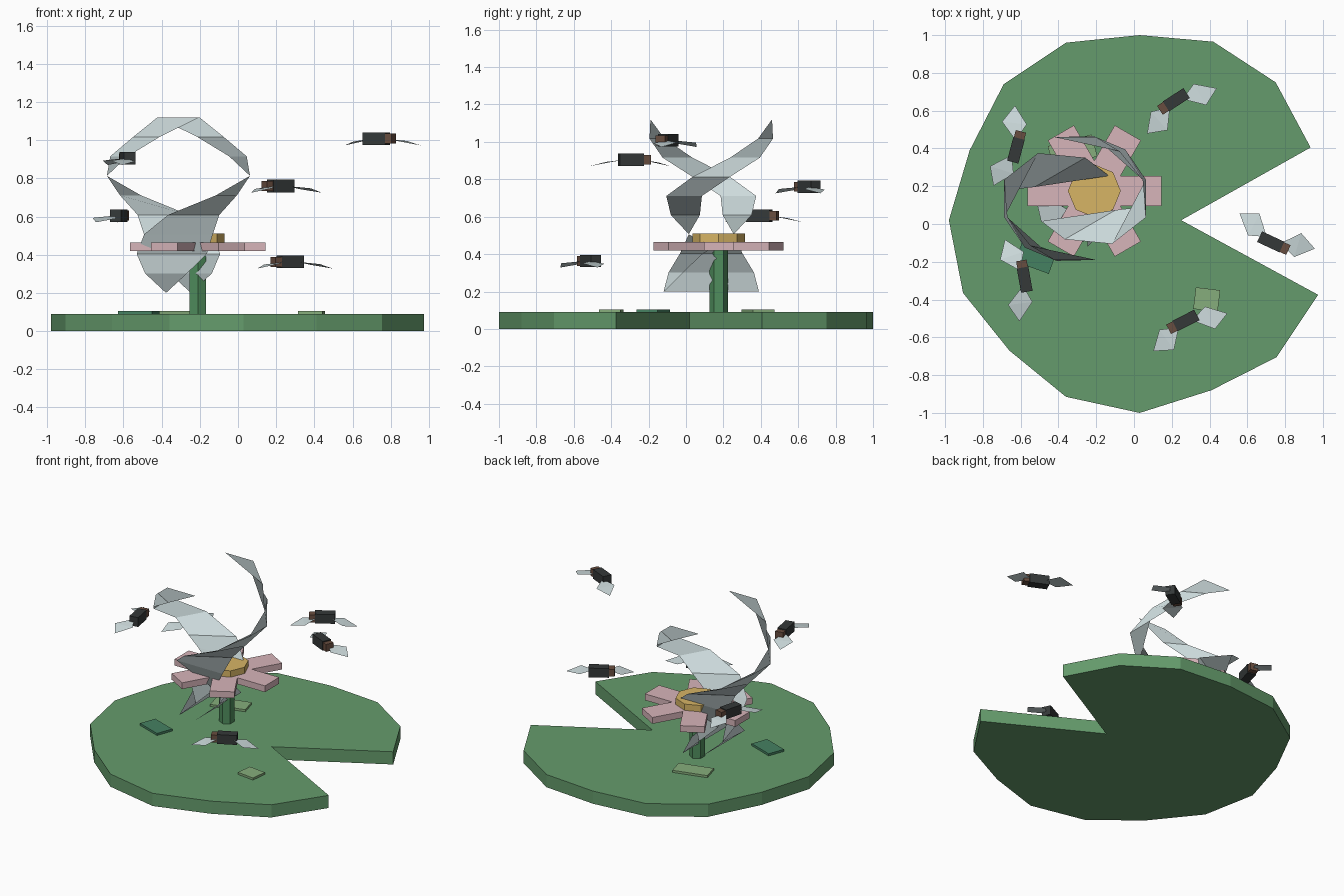
import bpy, math
from math import sin, cos, pi, radians
from mathutils import Matrix

if "Cube" in bpy.data.objects:
    bpy.data.objects.remove(bpy.data.objects["Cube"])


def mat(name, r, g, b):
    m = bpy.data.materials.new(name)
    m.diffuse_color = (r, g, b, 1)
    m.use_nodes = True
    m.node_tree.nodes["Principled BSDF"].inputs["Base Color"].default_value = m.diffuse_color
    return m


GREEN = mat("pad_green", 0.13, 0.33, 0.15)
STEM = mat("stem_green", 0.08, 0.27, 0.11)
LIGHT = mat("light_green", 0.24, 0.42, 0.2)
TEAL = mat("dark_green", 0.06, 0.22, 0.12)
PINK = mat("petal_pink", 0.68, 0.46, 0.49)
GOLD = mat("gold", 0.68, 0.46, 0.13)
PALE = mat("pale_film", 0.62, 0.72, 0.73)
DARK = mat("dark_shell", 0.035, 0.04, 0.04)
BROWN = mat("brown", 0.14, 0.075, 0.05)


def mesh(name, verts, faces, material, matrix=None):
    me = bpy.data.meshes.new(name)
    me.from_pydata(verts, [], faces)
    if matrix is not None:
        me.transform(matrix)
    me.materials.append(material)
    ob = bpy.data.objects.new(name, me)
    bpy.context.collection.objects.link(ob)
    return ob


def prism(name, outline, z0, z1, material, matrix=None):
    """Extrude a counter-clockwise outline from z0 to z1."""
    n = len(outline)
    verts = [(x, y, z) for z in (z0, z1) for x, y in outline]
    faces = [tuple(reversed(range(n))), tuple(range(n, 2 * n))]
    faces += [(i, (i + 1) % n, n + (i + 1) % n, n + i) for i in range(n)]
    return mesh(name, verts, faces, material, matrix)


def rect(x0, x1, y0, y1):
    return [(x0, y0), (x1, y0), (x1, y1), (x0, y1)]


def ngon(n, r, start=0.0):
    return [(r * cos(start + 2 * pi * i / n), r * sin(start + 2 * pi * i / n)) for i in range(n)]


def place(x, y, z, deg):
    return Matrix.Translation((x, y, z)) @ Matrix.Rotation(radians(deg), 4, 'Z')


# Notched lily pad
pad = [(0.25, 0.02), (0.935, 0.405), (0.75, 0.75), (0.42, 0.965), (0.03, 1.0),
       (-0.36, 0.96), (-0.69, 0.74), (-0.87, 0.39), (-0.98, 0.02), (-0.905, -0.365),
       (-0.66, -0.67), (-0.36, -0.915), (0.03, -1.0), (0.41, -0.88), (0.755, -0.705),
       (0.975, -0.375)]
prism("lily_pad", pad, 0, 0.09, GREEN)

# Small flat leaves lying on the pad
for i, (x, y, sx, sy, deg, m) in enumerate([(-0.52, -0.175, 0.19, 0.12, -20, TEAL),
                                            (0.385, -0.4, 0.13, 0.115, -7, LIGHT),
                                            (-0.325, 0.385, 0.24, 0.12, 15, LIGHT)]):
    prism(f"pad_leaf_{i}", rect(-sx / 2, sx / 2, -sy / 2, sy / 2), 0.09, 0.105, m, place(x, y, 0, deg))

# Flower: stem, six petals, centre
FX, FY = -0.21, 0.175
prism("flower_stem", ngon(6, 0.05, pi / 2), 0.09, 0.43, STEM, place(FX, FY, 0, 0))
for i in range(6):
    prism(f"petal_{i}", rect(0.05, 0.355, -0.08, 0.08), 0.42, 0.465, PINK, place(FX, FY, 0, 60 * i))
prism("flower_centre", ngon(8, 0.14), 0.42, 0.51, GOLD, place(FX, FY, 0, 0))

# Two helical ribbons: each row is a level edge tangent to the spiral
radius = [0.065, 0.075, 0.07, 0.12, 0.16, 0.29, 0.375, 0.36, 0.335, 0.325]
half_w = [0.255, 0.22, 0.212, 0.18, 0.155, 0.11, 0.1, 0.092, 0.08, 0.11]
for k in range(2):
    verts = []
    for i, (r, w) in enumerate(zip(radius, half_w)):
        t = radians(-180 + 30 * i + 180 * k)
        for s in (-w, w):
            verts.append((-0.312 + r * cos(t) - s * sin(t), 0.135 + r * sin(t) + s * cos(t),
                          0.2 + 0.1022 * i))
    faces = [(2 * i, 2 * i + 1, 2 * i + 3, 2 * i + 2) for i in range(9)]
    mesh(f"spiral_ribbon_{k}", verts, faces, PALE)

# Five flying insects: body, brown band, two drooping wings
for i, (x, y, z, deg) in enumerate([(0.207, 0.647, 0.76, 213), (-0.62, 0.41, 0.605, 75),
                                    (-0.582, -0.275, 0.905, 100), (0.257, -0.52, 0.363, 207),
                                    (0.742, -0.103, 1.008, -25)]):
    m = place(x, y, z, deg)
    prism(f"insect_body_{i}", rect(-0.085, 0.045, -0.031, 0.031), -0.033, 0.033, DARK, m)
    prism(f"insect_head_{i}", rect(0.045, 0.083, -0.028, 0.028), -0.026, 0.026, BROWN, m)
    for s in (-1, 1):
        wing = [(s * 0.04 - 0.01, 0.015, 0.0), (s * 0.122 - 0.015, 0.11, -0.012),
                (s * 0.22 - 0.013, 0.066, -0.035), (s * 0.135 - 0.008, -0.02, -0.015)]
        mesh(f"insect_wing_{i}_{'right' if s > 0 else 'left'}", wing, [(0, 1, 3), (1, 2, 3)], PALE, m)
